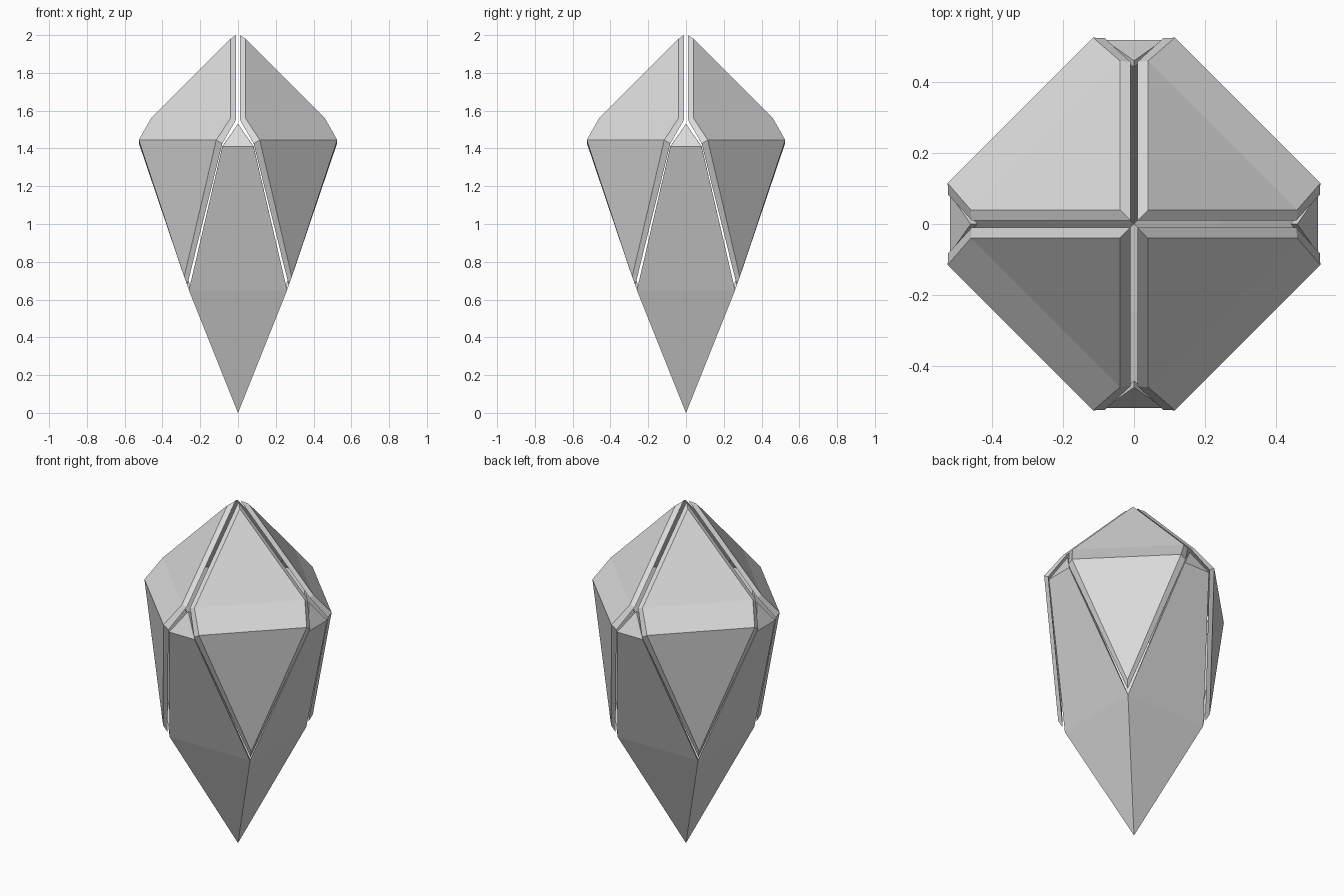
import bpy
import bmesh
from math import pi
from mathutils import Matrix, Vector

cube = bpy.data.objects.get("Cube")
if cube:
    bpy.data.objects.remove(cube, do_unlink=True)

stone = bpy.data.materials.new("pale grey stone")
stone.use_nodes = True
grey = (0.7, 0.7, 0.7, 1)
stone.diffuse_color = grey
bsdf = stone.node_tree.nodes["Principled BSDF"]
bsdf.inputs["Base Color"].default_value = grey
bsdf.inputs["Roughness"].default_value = 0.8


def finish(bm, name):
    bmesh.ops.remove_doubles(bm, verts=bm.verts, dist=0.0005)
    bmesh.ops.recalc_face_normals(bm, faces=bm.faces)
    mesh = bpy.data.meshes.new(name)
    bm.to_mesh(mesh)
    bm.free()
    mesh.materials.append(stone)
    obj = bpy.data.objects.new(name, mesh)
    bpy.context.collection.objects.link(obj)
    return obj


def shard_loop(top, ridge, belt, tip):
    """Outline of a quarter shard, mirrored across its diagonal."""
    swap = lambda p: (p[1], p[0], p[2])
    return [top, ridge, belt, tip, swap(belt), swap(ridge)]


# Upper shards: a faceted plate with a chamfered rim in each quadrant
outer = shard_loop((0.04, 0.04, 1.98), (0.04, 0.46, 1.56),
                   (0.115, 0.525, 1.445), (0.285, 0.285, 0.72))
inner = shard_loop((0.01, 0.01, 2.0), (0.01, 0.457, 1.553),
                   (0.083, 0.524, 1.425), (0.268, 0.268, 0.68))
names = ["back_left_shard", "back_right_shard",
         "front_right_shard", "front_left_shard"]
for turn, name in enumerate(names):
    bm = bmesh.new()
    spin = Matrix.Rotation(turn * pi / 2, 3, 'Z')
    rings = [[bm.verts.new(spin @ Vector(p)) for p in loop]
             for loop in (outer, inner)]
    for ring in rings:
        top, r1, b1, tip, b2, r2 = ring
        for face in ((top, r1, r2), (r1, b1, b2, r2), (b1, tip, b2)):
            bm.faces.new(face)
    a, b = rings
    for i in range(6):
        j = (i + 1) % 6
        bm.faces.new((a[i], a[j], b[j], b[i]))
    finish(bm, name)

# Lower cup: hollow pyramid that rises into four capped prongs
bm = bmesh.new()
for turn in range(4):
    spin = Matrix.Rotation(turn * pi / 2, 3, 'Z')
    point, left, right, cap_left, cap_right, peak = [
        bm.verts.new(spin @ Vector(p)) for p in (
            (0, 0, 0), (-0.26, -0.26, 0.65), (0.26, -0.26, 0.65),
            (-0.083, -0.519, 1.41), (0.083, -0.519, 1.41),
            (0, -0.46, 1.53))]
    bm.faces.new((point, right, left))
    bm.faces.new((left, right, cap_right, cap_left))
    bm.faces.new((cap_left, cap_right, peak))
cup = finish(bm, "lower_cup")
wall = cup.modifiers.new("wall", 'SOLIDIFY')
wall.thickness = 0.02
wall.offset = -1
